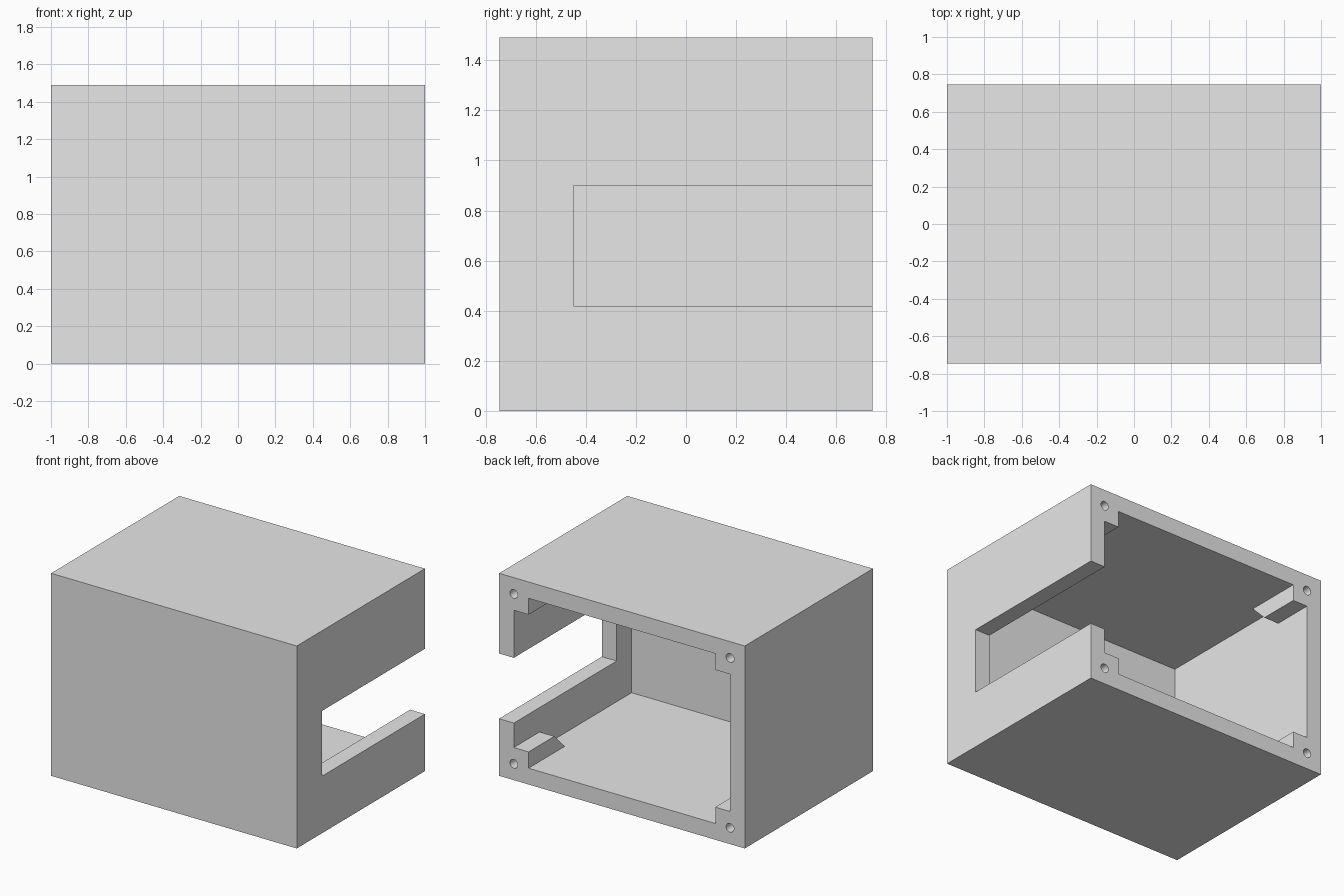
import bpy
import bmesh
from mathutils import Matrix, Vector

W, D, H = 2.0, 1.49, 1.49          # outer size
T = 0.12                           # wall thickness
BACK = D / 2                       # open side
POST = 2 * T                       # corner post size, from the outer faces

cube = bpy.data.objects.get("Cube")
if cube:
    bpy.data.objects.remove(cube, do_unlink=True)

grey = bpy.data.materials.new("plain_grey")
grey.use_nodes = True
grey.diffuse_color = (0.8, 0.8, 0.8, 1)
grey.node_tree.nodes["Principled BSDF"].inputs["Base Color"].default_value = (0.8, 0.8, 0.8, 1)


def make(name, bm):
    bmesh.ops.recalc_face_normals(bm, faces=bm.faces)
    mesh = bpy.data.meshes.new(name)
    bm.to_mesh(mesh)
    bm.free()
    mesh.materials.append(grey)
    obj = bpy.data.objects.new(name, mesh)
    bpy.context.collection.objects.link(obj)
    return obj


def box(name, lo, hi):
    lo, hi = Vector(lo), Vector(hi)
    bm = bmesh.new()
    bmesh.ops.create_cube(bm, size=1, matrix=Matrix.Translation((lo + hi) / 2)
                          @ Matrix.Diagonal((*(hi - lo), 1)))
    return make(name, bm)


def post(name, sx, sz):
    """Corner post whose inner end slopes back to the floor or ceiling."""
    profile = [(BACK + 0.4, POST), (BACK - 0.30, POST),
               (BACK - 0.47, POST - 0.17), (BACK + 0.4, POST - 0.17)]
    bm = bmesh.new()
    face = bm.faces.new([bm.verts.new((sx * (W / 2 - POST), y, H / 2 + sz * (H / 2 - z)))
                         for y, z in profile])
    ext = bmesh.ops.extrude_face_region(bm, geom=[face])
    bmesh.ops.translate(bm, vec=(sx * 0.17, 0, 0),
                        verts=[v for v in ext["geom"] if isinstance(v, bmesh.types.BMVert)])
    return make(name, bm)


def screw_hole(name, sx, sz, depth=0.24, radius=0.032):
    bm = bmesh.new()
    centre = (sx * (W / 2 - T), BACK, H / 2 + sz * (H / 2 - T))
    bmesh.ops.create_cone(bm, cap_ends=True, segments=32, radius1=radius, radius2=radius,
                          depth=2 * depth, matrix=Matrix.Translation(centre)
                          @ Matrix.Rotation(1.5707963, 4, "X"))
    return make(name, bm)


def cut(target, cutter):
    mod = target.modifiers.new("cut", "BOOLEAN")
    mod.operation = "DIFFERENCE"
    mod.solver = "EXACT"
    mod.object = cutter
    bpy.context.view_layer.objects.active = target
    bpy.ops.object.modifier_apply(modifier=mod.name)
    bpy.data.objects.remove(cutter, do_unlink=True)


corners = [(sx, sz) for sx in (-1, 1) for sz in (-1, 1)]

# Outer housing and the hollow, which leaves the corner posts standing
housing = box("housing", (-W / 2, -BACK, 0), (W / 2, BACK, H))
hollow = box("hollow", (T - W / 2, T - BACK, T), (W / 2 - T, BACK + 0.2, H - T))
for sx, sz in corners:
    cut(hollow, post("corner_post", sx, sz))
cut(housing, hollow)

# Side slot, open to the back
cut(housing, box("side_slot", (W / 2 - 1.5 * T, -0.45, 0.42), (W / 2 + 0.1, BACK + 0.1, 0.90)))

# Screw holes in the four posts
for sx, sz in corners:
    cut(housing, screw_hole("screw_hole", sx, sz))

bpy.ops.object.select_all(action="DESELECT")
housing.select_set(True)
bpy.context.view_layer.objects.active = housing
bpy.ops.object.shade_smooth_by_angle(angle=0.52)
